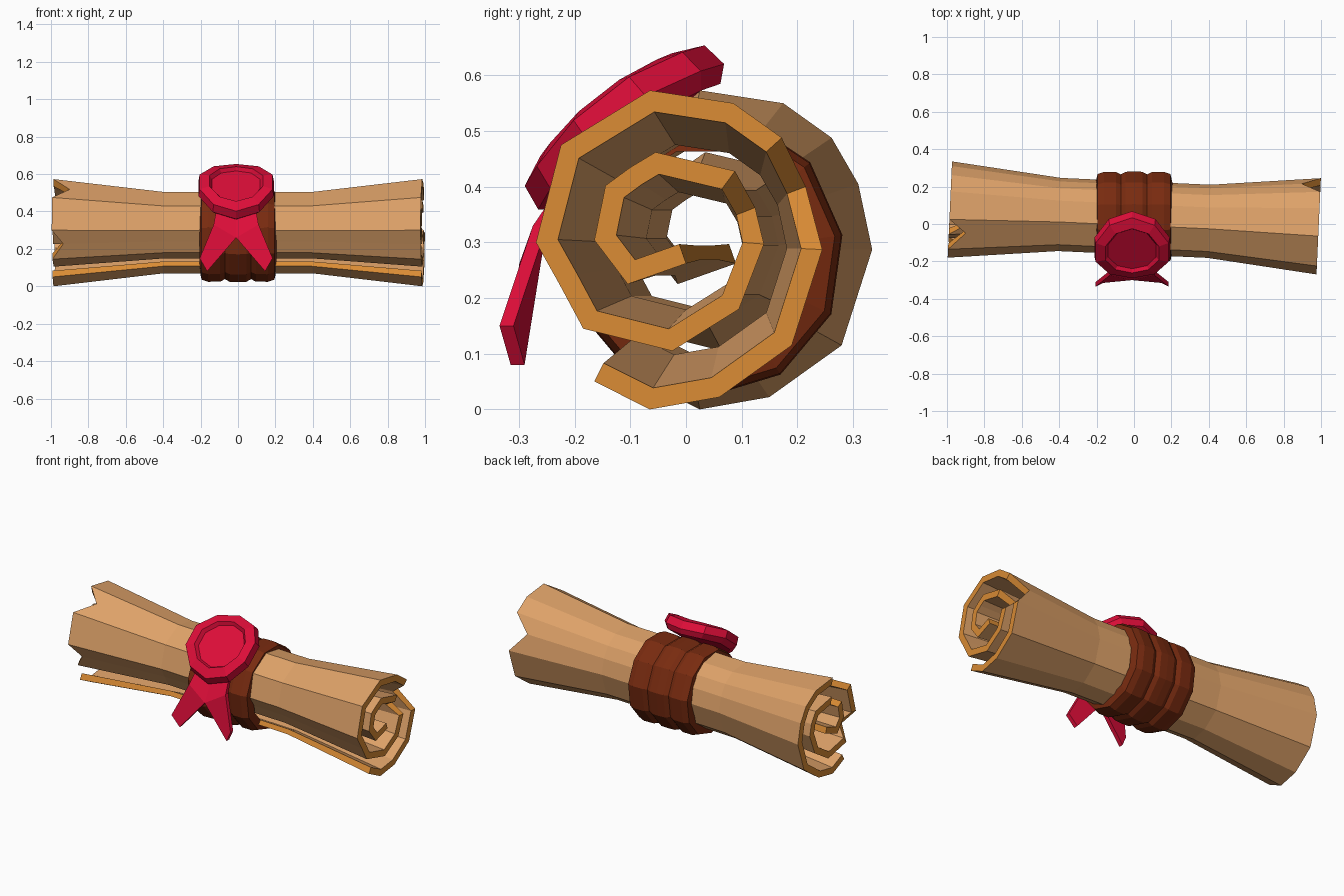
import bpy, bmesh, math
from mathutils import Matrix, Vector

if "Cube" in bpy.data.objects:
    bpy.data.objects.remove(bpy.data.objects["Cube"])


def material(name, rgb):
    m = bpy.data.materials.new(name)
    m.diffuse_color = (*rgb, 1)
    m.use_nodes = True
    m.node_tree.nodes["Principled BSDF"].inputs["Base Color"].default_value = m.diffuse_color
    return m


PAPER = material("tan paper", (0.73, 0.36, 0.14))
EDGE = material("orange paper edge", (0.70, 0.26, 0.035))
BROWN = material("brown band", (0.19, 0.024, 0.005))
RED = material("crimson wax", (0.72, 0.004, 0.04))


def finish(name, bm, mats):
    bmesh.ops.recalc_face_normals(bm, faces=bm.faces)
    me = bpy.data.meshes.new(name)
    bm.to_mesh(me)
    bm.free()
    for m in mats:
        me.materials.append(m)
    ob = bpy.data.objects.new(name, me)
    bpy.context.collection.objects.link(ob)
    return ob


# Rolled paper: spiral section (y, z, left tear, right tear), flared ends
SPIRAL = [(-.165, .05, 0, 0), (-.065, 0, 0, 0), (.06, .022, 0, 0), (.19, .115, 0, 0),
          (.245, .287, 0, 0), (.22, .405, 0, .1), (.172, .488, 0, 0), (.085, .55, 0, 0),
          (-.065, .573, 0, 0), (-.14, .527, .09, 0), (-.225, .475, 0, 0), (-.27, .30, 0, 0),
          (-.228, .225, .06, 0), (-.185, .145, 0, 0), (-.025, .105, 0, 0), (.095, .18, 0, 0),
          (.14, .297, 0, 0), (.125, .365, 0, .08), (.088, .428, 0, 0), (-.055, .462, 0, 0),
          (-.10, .435, .08, 0), (-.145, .402, 0, 0), (-.165, .304, 0, 0), (-.105, .225, 0, 0),
          (.0, .262, 0, 0)]
THICK = 0.037


def inner_point(i):
    p = [Vector(q[:2]) for q in SPIRAL]
    dirs = []
    if i > 0:
        dirs.append((p[i] - p[i - 1]).normalized())
    if i < len(p) - 1:
        dirs.append((p[i + 1] - p[i]).normalized())
    n = sum((Vector((-d.y, d.x)) for d in dirs), Vector((0, 0))).normalized()
    return p[i] + n * THICK / max(0.6, n.dot(Vector((-dirs[0].y, dirs[0].x))))


bm = bmesh.new()
rows = []
for x, s in ((-.987, 1), (-.4, .76), (.4, .76), (.987, 1)):
    row = []
    for i, (y, z, tl, tr) in enumerate(SPIRAL):
        px = x + (tl if x < -.9 else 0) - (tr if x > .9 else 0)
        k = 1 - (1 - s) * (1 - abs(px - x) / .587) if s < 1 else 1 - .24 * abs(px - x) / .587
        k = s if s < 1 else k
        pair = []
        for q in (Vector((y, z)), inner_point(i)):
            pair.append(bm.verts.new((px, .033 + (q.x + .045 - .033) * k, .288 + (q.y - .288) * k)))
        row.append(pair)
    rows.append(row)


def face(vs, mi):
    bm.faces.new(vs).material_index = mi


n = len(SPIRAL)
for a, b in zip(rows, rows[1:]):
    for i in range(n - 1):
        for side in (0, 1):
            face((a[i][side], a[i + 1][side], b[i + 1][side], b[i][side]), 0)
    for i in (0, n - 1):
        face((a[i][0], b[i][0], b[i][1], a[i][1]), 1)
for row in (rows[0], rows[-1]):
    for i in range(n - 1):
        face((row[i][0], row[i + 1][0], row[i + 1][1], row[i][1]), 1)
bm.transform(Matrix.Rotation(math.radians(-2.6), 4, 'Z'))
finish("rolled_paper", bm, [PAPER, EDGE])

# Three-ridged band wrapped round the middle
half = [(.0, .25), (.045, .248), (.07, .234), (.095, .247), (.16, .248), (.195, .236), (.205, .19)]
profile = [(-x, r) for x, r in half[:0:-1]] + half
bm = bmesh.new()
SEG = 11
rings = []
for j in range(SEG):
    a = math.tau * (j + .25) / SEG
    rings.append([bm.verts.new((x, .036 + math.cos(a) * r * .99, .277 + math.sin(a) * r * 1.02))
                  for x, r in profile])
for j in range(SEG):
    a, b = rings[j], rings[(j + 1) % SEG]
    for i in range(len(profile)):
        k = (i + 1) % len(profile)
        bm.faces.new((a[i], a[k], b[k], b[i]))
finish("band", bm, [BROWN])

# Wax seal: ten-sided disc, dished face, bent over the roll
bm = bmesh.new()
SIDES = 10
tilt = math.radians(38)
up = Vector((0, math.cos(tilt), math.sin(tilt)))
out = Vector((0, -math.sin(tilt), math.cos(tilt)))
centre = Vector((-.01, -.13, .53))
loops = []
for r, h in ((.185, -.085), (.212, -.05), (.205, -.005), (.15, .0), (.135, -.022)):
    loop = []
    for j in range(SIDES):
        a = math.tau * (j + .5) / SIDES
        u, v = r * math.cos(a), r * math.sin(a)
        bend = .045 * (1 - (v / .21) ** 2)
        loop.append(bm.verts.new(centre + Vector((u, 0, 0)) + up * v + out * (h + bend)))
    loops.append(loop)
for a, b in zip(loops, loops[1:]):
    for j in range(SIDES):
        k = (j + 1) % SIDES
        bm.faces.new((a[j], a[k], b[k], b[j]))
bm.faces.new(loops[0])
bm.faces.new(loops[-1])
finish("wax_seal", bm, [RED])

# Forked ribbon tails hanging below the seal: mirrored halves (x, y, z)
half_tail = [(0, -.2, .44), (.1, -.2, .44), (.12, -.275, .33), (.195, -.335, .15),
             (.155, -.315, .08), (0, -.3, .26)]
bm = bmesh.new()
for s in (-1, 1):
    front = [bm.verts.new((s * x - .01, y, z)) for x, y, z in half_tail]
    back = [bm.verts.new((s * x - .01, y + .025, z)) for x, y, z in half_tail]
    for f in (front, back):
        bm.faces.new((f[0], f[1], f[2], f[5]))
        bm.faces.new((f[2], f[3], f[4], f[5]))
    for i in range(5):
        bm.faces.new((front[i], front[i + 1], back[i + 1], back[i]))
bmesh.ops.remove_doubles(bm, verts=bm.verts, dist=.0005)
finish("ribbon_tails", bm, [RED])
